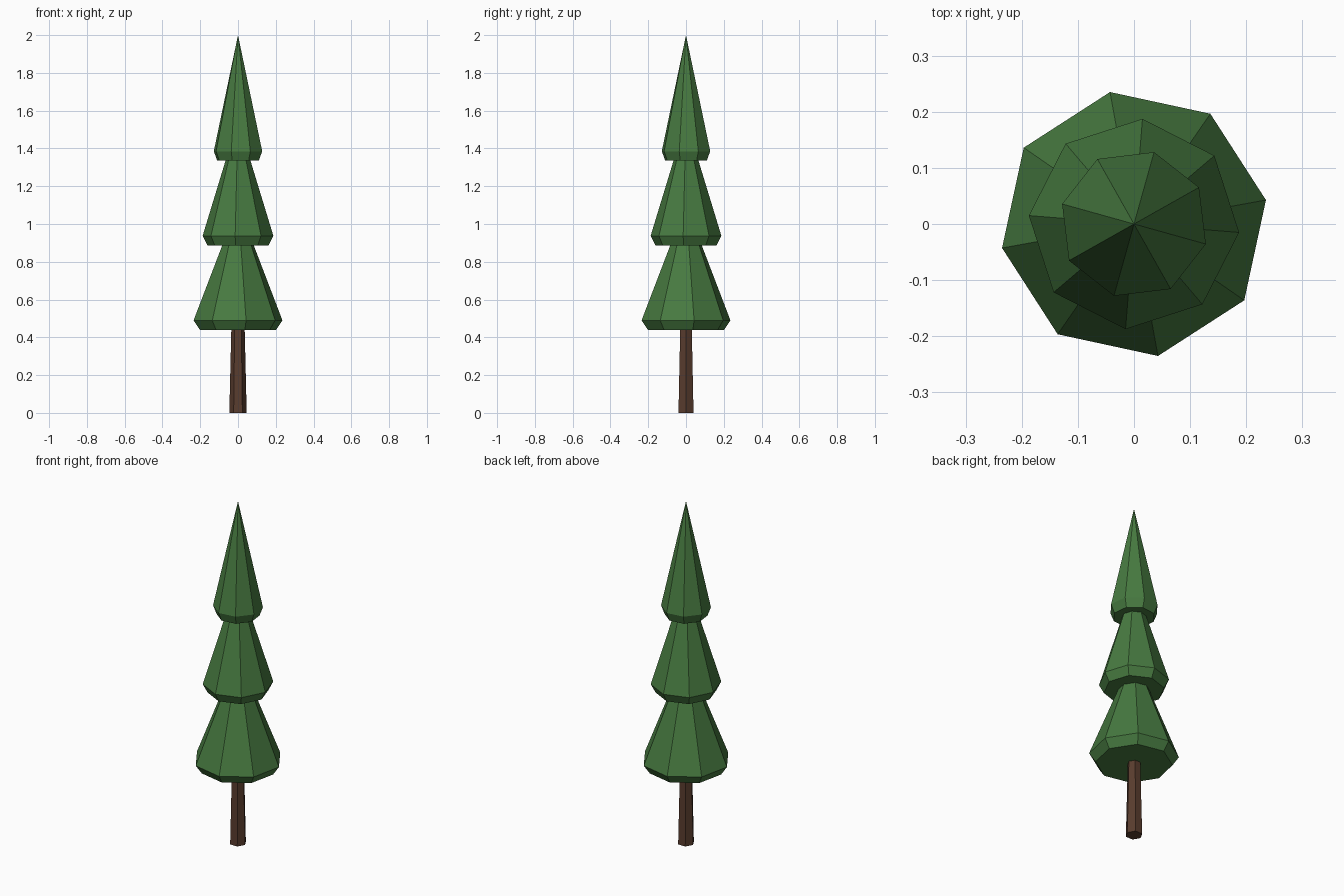
import bpy, bmesh, math

if "Cube" in bpy.data.objects:
    bpy.data.objects.remove(bpy.data.objects["Cube"])


def material(name, rgb):
    m = bpy.data.materials.new(name)
    m.diffuse_color = (*rgb, 1.0)
    m.use_nodes = True
    m.node_tree.nodes["Principled BSDF"].inputs["Base Color"].default_value = m.diffuse_color
    return m


def lathe(name, profile, sides, phase, mat):
    """Flat-sided solid from (radius, z) rings; radius 0 makes a point."""
    bm = bmesh.new()
    rings = []
    for r, z in profile:
        if r == 0:
            rings.append([bm.verts.new((0, 0, z))] * sides)
            continue
        angles = [math.radians(phase) + math.tau * i / sides for i in range(sides)]
        rings.append([bm.verts.new((r * math.cos(a), r * math.sin(a), z)) for a in angles])
    for low, high in zip(rings, rings[1:]):
        for i in range(sides):
            j = (i + 1) % sides
            quad = [low[i], low[j], high[j], high[i]]
            bm.faces.new(list(dict.fromkeys(quad)))
    # End caps
    bm.faces.new(rings[0][::-1])
    if profile[-1][0] > 0:
        bm.faces.new(rings[-1])
    bmesh.ops.recalc_face_normals(bm, faces=bm.faces)
    mesh = bpy.data.meshes.new(name)
    bm.to_mesh(mesh)
    bm.free()
    mesh.materials.append(mat)
    obj = bpy.data.objects.new(name, mesh)
    bpy.context.collection.objects.link(obj)
    return obj


bark = material("brown bark", (0.10, 0.046, 0.027))
needles = material("green needles", (0.063, 0.195, 0.052))

# Tapered six-sided trunk
lathe("trunk", [(0.046, 0.0), (0.035, 0.46)], 6, 0, bark)

# Three stacked eight-sided foliage cones, each with a tucked-in lower rim
tiers = [
    ("lower_foliage", 0.44, 0.239, 0.205, 10.3),
    ("middle_foliage", 0.887, 0.188, 0.162, -4.6),
    ("upper_foliage", 1.335, 0.133, 0.114, 29.4),
]
for name, base, radius, rim, phase in tiers:
    lathe(name, [(rim, base), (radius, base + 0.05), (0, base + 0.665)], 8, phase, needles)
